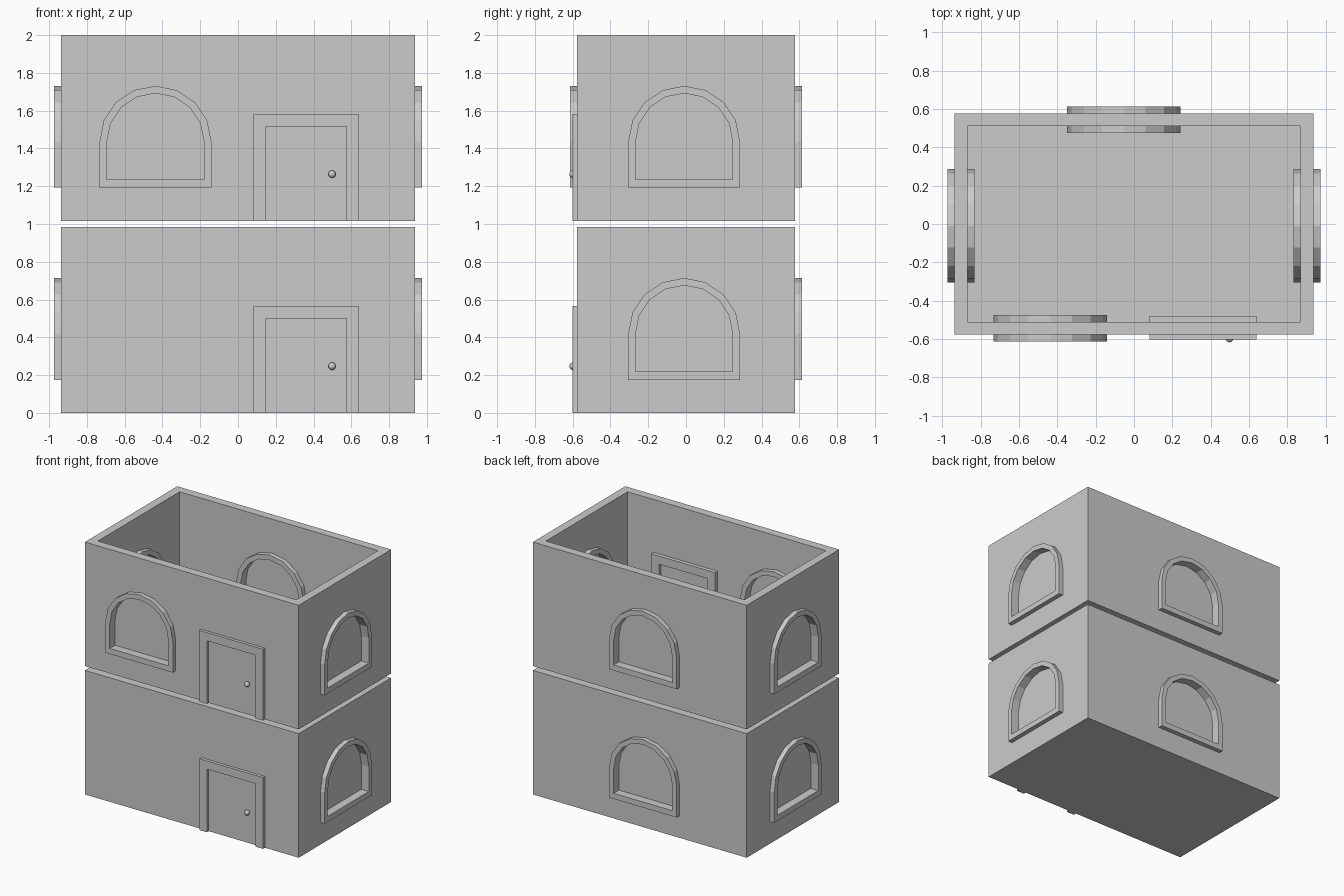
import bpy, bmesh, math
from mathutils import Matrix, Vector

if "Cube" in bpy.data.objects:
    bpy.data.objects.remove(bpy.data.objects["Cube"])

HX, HY, H, WALL = 0.937, 0.578, 0.983, 0.067   # storey half sizes, height, wall thickness
OFFSET = 1.017                                # storey spacing


def finish(name, bm, loc=(0, 0, 0), turn=0):
    bmesh.ops.recalc_face_normals(bm, faces=bm.faces)
    bm.transform(Matrix.Translation(loc) @ Matrix.Rotation(turn, 4, 'Z'))
    mesh = bpy.data.meshes.new(name)
    bm.to_mesh(mesh)
    bm.free()
    ob = bpy.data.objects.new(name, mesh)
    bpy.context.collection.objects.link(ob)
    return ob


def box(name, lo, hi):
    bm = bmesh.new()
    bmesh.ops.create_cube(bm, size=1)
    lo, hi = Vector(lo), Vector(hi)
    bm.transform(Matrix.Translation((lo + hi) / 2) @ Matrix.Diagonal((*(hi - lo), 1)))
    return finish(name, bm)


def arch(r, sill, spring=0.418, steps=8):
    arc = [(r * math.cos(math.pi * i / steps), spring + r * math.sin(math.pi * i / steps))
           for i in range(steps + 1)]
    return [(-r, sill), (r, sill)] + arc


def slab(name, pts, depth, loc, turn=0):
    """Profile in XZ extruded along Y, centred on Y."""
    bm = bmesh.new()
    f = bm.faces.new([bm.verts.new((x, -depth / 2, z)) for x, z in pts])
    ext = bmesh.ops.extrude_face_region(bm, geom=[f])['geom']
    bmesh.ops.translate(bm, vec=(0, depth, 0),
                        verts=[v for v in ext if isinstance(v, bmesh.types.BMVert)])
    return finish(name, bm, loc, turn)


def ring(name, outer, inner, depth, loc, turn=0):
    """Frame between two matching closed profiles."""
    bm = bmesh.new()
    loops = [[bm.verts.new((x, y, z)) for x, z in p]
             for p, y in ((outer, -depth / 2), (outer, depth / 2),
                          (inner, depth / 2), (inner, -depth / 2))]
    n = len(outer)
    for a, b in zip(loops, loops[1:] + loops[:1]):
        for i in range(n):
            j = (i + 1) % n
            bm.faces.new((a[i], a[j], b[j], b[i]))
    return finish(name, bm, loc, turn)


def cut(target, cutter):
    mod = target.modifiers.new("opening", 'BOOLEAN')
    mod.operation, mod.solver, mod.object = 'DIFFERENCE', 'EXACT', cutter
    bpy.context.view_layer.objects.active = target
    bpy.ops.object.modifier_apply(modifier=mod.name)
    bpy.data.objects.remove(cutter)


def window(walls, name, x, y, z, turn):
    loc = (x, y, z)
    cut(walls, slab("cutter", arch(0.276, 0.198), 0.2, loc, turn))
    ring(name + "_frame", arch(0.296, 0.175), arch(0.257, 0.219), 0.14, loc, turn)
    slab(name + "_pane", arch(0.27, 0.205), 0.008, loc, turn)


def door(name, z):
    x = 0.361
    # Frame: one U-shaped profile
    slab(name + "_frame", [(-.279, 0), (-.279, .565), (.279, .565), (.279, 0),
                           (.213, 0), (.213, .5), (-.213, .5), (-.213, 0)],
         0.122, (x, -0.541, z))
    box(name + "_panel", (x - .22, -HY - .003, z + .001), (x + .22, -HY + WALL + .002, z + .505))
    # Knob
    bm = bmesh.new()
    bmesh.ops.create_uvsphere(bm, u_segments=12, v_segments=8, radius=0.02)
    knob = finish(name + "_knob", bm, (0.498, -0.598, z + 0.247))
    knob.data.shade_smooth()


for label, z in (("lower", 0), ("upper", OFFSET)):
    # Open-topped storey with floor
    walls = box(label + "_walls", (-HX, -HY, z), (HX, HY, z + H))
    cut(walls, box("cutter", (-HX + WALL, -HY + WALL, z + WALL), (HX - WALL, HY - WALL, z + 2)))

    # Arched windows centred in the wall thickness
    for side, s in (("left", -1), ("right", 1)):
        window(walls, f"{label}_{side}_window", s * (HX - WALL / 2), -0.01, z, math.pi / 2)
    window(walls, label + "_back_window", -0.053, HY - WALL / 2, z, 0)
    if label == "upper":
        window(walls, "upper_front_window", -0.437, -HY + WALL / 2, z, 0)

    door(label + "_door", z)
